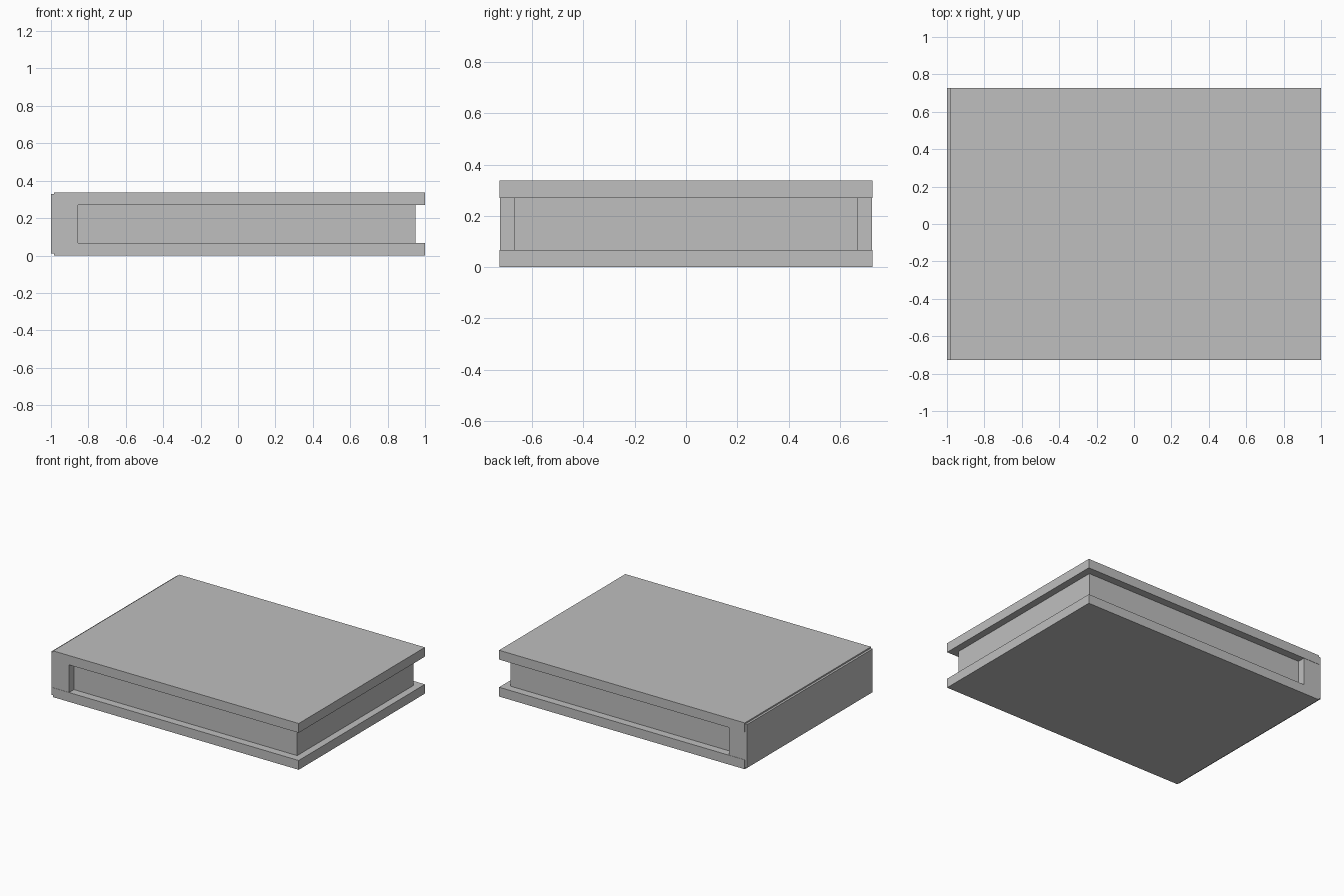
import bpy
import bmesh

cube = bpy.data.objects.get("Cube")
if cube:
    bpy.data.objects.remove(cube, do_unlink=True)

# Single flat colour
GREY = (0.52, 0.52, 0.52, 1.0)
grey = bpy.data.materials.new("plain_grey")
grey.use_nodes = True
grey.diffuse_color = GREY
for node in grey.node_tree.nodes:
    if node.type == "BSDF_PRINCIPLED":
        node.inputs["Base Color"].default_value = GREY


def extrude_profile(name, profile, y_front, y_back):
    """Extrude a closed (x, z) outline along y."""
    bm = bmesh.new()
    face = bm.faces.new([bm.verts.new((x, y_front, z)) for x, z in profile])
    new = bmesh.ops.extrude_face_region(bm, geom=[face])["geom"]
    moved = [v for v in new if isinstance(v, bmesh.types.BMVert)]
    bmesh.ops.translate(bm, verts=moved, vec=(0, y_back - y_front, 0))
    bmesh.ops.recalc_face_normals(bm, faces=bm.faces)
    mesh = bpy.data.meshes.new(name)
    bm.to_mesh(mesh)
    bm.free()
    mesh.materials.append(grey)
    obj = bpy.data.objects.new(name, mesh)
    bpy.context.collection.objects.link(obj)
    return obj


def slab(name, x0, x1, z0, z1, half_depth):
    outline = [(x0, z0), (x1, z0), (x1, z1), (x0, z1)]
    return extrude_profile(name, outline, -half_depth, half_depth)


LEDGE, HINGE = -0.984, -0.855     # cover edge and inner side of the spine
LOW, HIGH, TOP = 0.068, 0.27, 0.338

# Covers
slab("bottom_cover", LEDGE, 1.0, 0.0, LOW, 0.728)
slab("top_cover", LEDGE, 1.0, HIGH, TOP, 0.728)

# Page block
slab("page_block", HINGE, 0.948, LOW, HIGH, 0.671)

# Spine: a T-shaped outline, its flange lapping the cover edges
spine = [(-1.0, 0.012), (LEDGE, 0.012), (LEDGE, LOW), (HINGE, LOW),
         (HINGE, HIGH), (LEDGE, HIGH), (LEDGE, 0.328), (-1.0, 0.328)]
extrude_profile("spine", spine, -0.726, 0.726)
